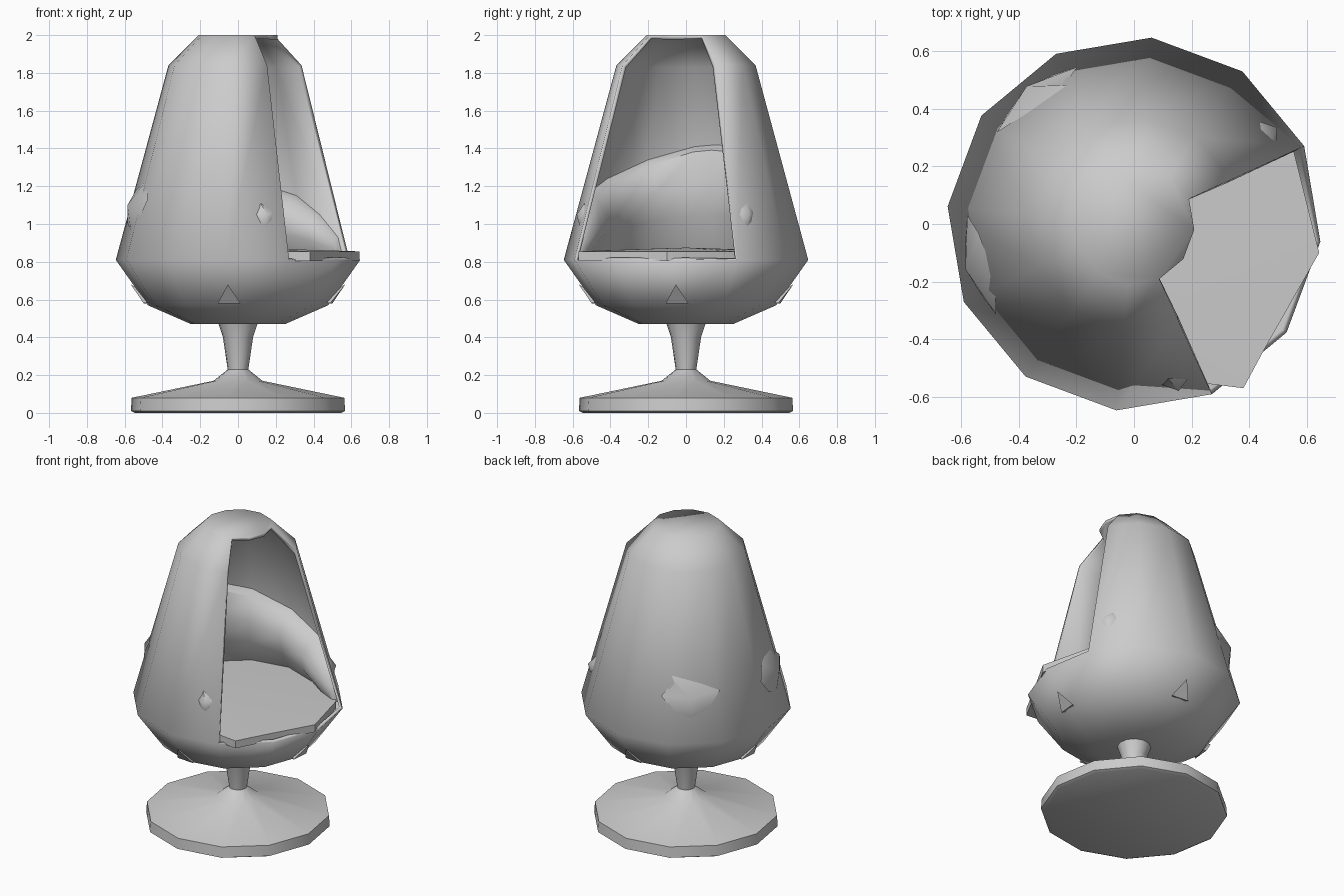
import bpy, bmesh, math
from mathutils import Vector

if "Cube" in bpy.data.objects:
    bpy.data.objects.remove(bpy.data.objects["Cube"])

grey = bpy.data.materials.new("plain grey")
grey.use_nodes = True
grey.diffuse_color = (0.6, 0.6, 0.6, 1)
grey.node_tree.nodes["Principled BSDF"].inputs["Base Color"].default_value = (0.6, 0.6, 0.6, 1)

SIDES = 12
START = 24.6          # angle of the first opening edge, degrees
OPEN_MID = START - 45


def polar(r, deg, z):
    a = math.radians(deg)
    return Vector((r * math.cos(a), r * math.sin(a), z))


def finish(name, bm, smooth=60):
    bmesh.ops.recalc_face_normals(bm, faces=bm.faces)
    mesh = bpy.data.meshes.new(name)
    bm.to_mesh(mesh)
    bm.free()
    obj = bpy.data.objects.new(name, mesh)
    bpy.context.collection.objects.link(obj)
    mesh.materials.append(grey)
    if smooth:
        bpy.ops.object.select_all(action='DESELECT')
        obj.select_set(True)
        bpy.context.view_layer.objects.active = obj
        bpy.ops.object.shade_smooth_by_angle(angle=math.radians(smooth))
    return obj


def lathe(name, profile, skip=None, smooth=60):
    """Revolve (radius, height) points, capping both ends."""
    bm = bmesh.new()
    rings = [[bm.verts.new(polar(r, START + i * 360 / SIDES, z)) for i in range(SIDES)]
             for r, z in profile]
    for band, (lo, hi) in enumerate(zip(rings, rings[1:])):
        for i in range(SIDES):
            if skip and skip(band, i):
                continue
            j = (i + 1) % SIDES
            bm.faces.new((lo[i], lo[j], hi[j], hi[i]))
    bm.faces.new(rings[0][::-1])
    bm.faces.new(rings[-1])
    return finish(name, bm, smooth)


def shell_radius(z):
    return 0.65 - 0.272 * (z - 0.81)


# Egg shell, with three side segments left out for the opening
shell = lathe("egg_shell",
              [(0.25, 0.47), (0.48, 0.57), (0.65, 0.81), (0.37, 1.84), (0.21, 2.0)],
              skip=lambda band, i: band >= 2 and i >= SIDES - 3)
thick = shell.modifiers.new("wall", 'SOLIDIFY')
thick.thickness = 0.022
thick.offset = -1

# Pedestal: flat foot and waisted stem
lathe("pedestal", [(0.55, 0), (0.57, 0.01), (0.565, 0.08), (0.13, 0.17), (0.055, 0.23),
                   (0.08, 0.40), (0.105, 0.475)], smooth=50)

# Seat cushion: fills the bowl and sticks out a little at the opening
bm = bmesh.new()
outline = [polar(0.61, START + i * 30, 0) for i in range(10)]
outline += [Vector((0.38, -0.57, 0)), Vector((0.45, -0.44, 0)), Vector((0.643, -0.1, 0))]
low = [bm.verts.new(p + Vector((0, 0, 0.805))) for p in outline]
high = [bm.verts.new(p + Vector((0, 0, 0.855))) for p in outline]
centre = bm.verts.new((0, 0, 0.875))
for i in range(len(outline)):
    j = (i + 1) % len(outline)
    bm.faces.new((low[i], low[j], high[j], high[i]))
    bm.faces.new((high[i], high[j], centre))
bm.faces.new(low[::-1])
finish("seat_cushion", bm, 40)

# Back cushion: a padded band wrapping the inside, falling to the arms
bm = bmesh.new()
heights = {0: 1.42, 15: 1.41, 45: 1.34, 75: 1.24, 105: 1.15, 122: 1.05, 133: 0.93}
stations = [-d for d in sorted(heights, reverse=True) if d] + sorted(heights)
sections = []
for d in stations:
    top = heights[abs(d)]
    ang = OPEN_MID + 180 + d
    # flat-sided wall: pull the band in between shell corners
    off = math.radians((ang - START + 15) % 30 - 15)
    flat = math.cos(math.pi / SIDES) / math.cos(math.pi / SIDES - abs(off))
    pad = 0.17 if abs(d) < 115 else 0.11 if abs(d) < 130 else 0.04
    ring = []
    for depth, t in ((0, 0), (0, 1), (0.4, 0.95), (0.9, 0.65), (1, 0.35), (0.75, 0)):
        z = 0.84 + t * (top - 0.84)
        r = (shell_radius(z) - 0.02) * flat - depth * pad
        ring.append(bm.verts.new(polar(r, ang, z)))
    sections.append(ring)
for a, b in zip(sections, sections[1:]):
    for i in range(len(a)):
        j = (i + 1) % len(a)
        bm.faces.new((a[i], a[j], b[j], b[i]))
bm.faces.new(sections[0])
bm.faces.new(sections[-1][::-1])
finish("back_cushion", bm, 50)


# Outer leaf-shaped bumps lying on the shell wall
def leaf(name, deg, z, width, height, depth, lean):
    bm = bmesh.new()
    out = polar(1, deg, 0)
    side = polar(1, deg + 90, 0)
    up = (Vector((0, 0, 1)) - 0.272 * out).normalized()
    base = polar(shell_radius(z) - 0.02, deg, z)
    rim = []
    for x, y in ((0, -1), (0.6, -0.6), (1, 0.2), (lean, 1), (-0.6, 0.6), (-1, 0), (-0.6, -0.7)):
        rim.append(bm.verts.new(base + side * x * width / 2 + up * y * height / 2))
    tip = bm.verts.new(base + out * depth)
    for a, b in zip(rim, rim[1:] + rim[:1]):
        bm.faces.new((a, b, tip))
    bm.faces.new(rim[::-1])
    finish(name, bm, 60)


leaf("side_bump", -165, 1.10, 0.36, 0.28, 0.055, 0.3)
leaf("back_bump", 128, 1.10, 0.36, 0.28, 0.055, -0.7)
leaf("front_small_bump", -75, 1.05, 0.10, 0.13, 0.035, -0.5)
leaf("back_small_bump", 34, 1.05, 0.10, 0.13, 0.035, 0.5)

# Little pointed tabs under the bowl
for n, name in enumerate(("front", "left", "back", "right")):
    deg = -95.4 + 90 * n
    bm = bmesh.new()
    tip = bm.verts.new(polar(0.57, deg, 0.68))
    a = bm.verts.new(polar(0.5, deg - 7, 0.58))
    b = bm.verts.new(polar(0.5, deg + 7, 0.58))
    c = bm.verts.new(polar(0.42, deg, 0.60))
    for f in ((tip, a, b), (tip, b, c), (tip, c, a), (a, c, b)):
        bm.faces.new(f)
    finish(name + "_tab", bm, 0)
